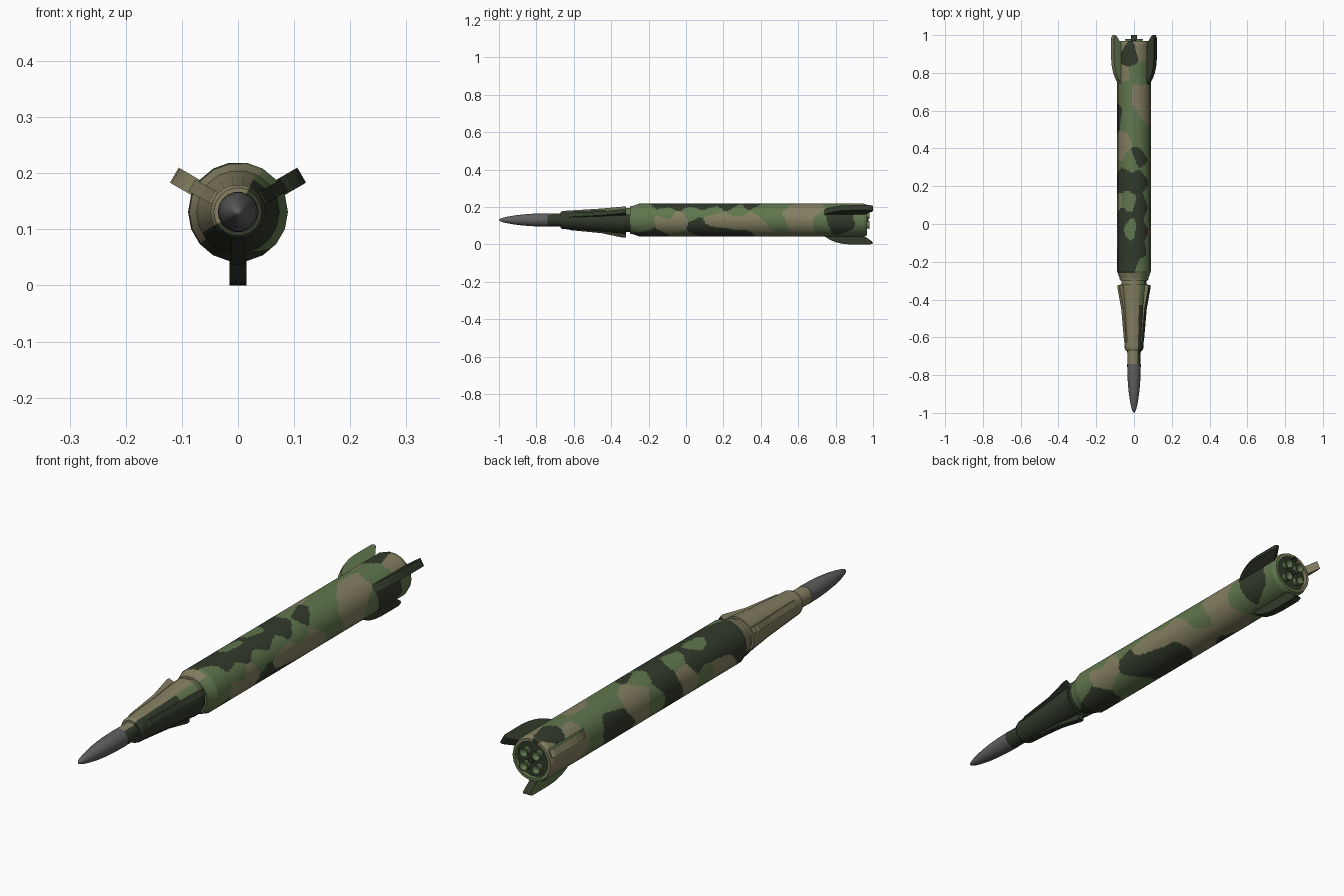
import bpy, bmesh, math
from mathutils import Vector, noise

if "Cube" in bpy.data.objects:
    bpy.data.objects.remove(bpy.data.objects["Cube"])

ZC = 0.131      # height of the long axis
SIDES = 18      # facets round the body


def material(name, rgb):
    m = bpy.data.materials.new(name)
    lin = [((c / 255 + 0.055) / 1.055) ** 2.4 for c in rgb]
    m.diffuse_color = (*lin, 1)
    m.use_nodes = True
    m.node_tree.nodes["Principled BSDF"].inputs["Base Color"].default_value = m.diffuse_color
    return m


MATS = [material("dark_green", (50, 58, 43)), material("mid_green", (97, 119, 78)),
        material("tan", (132, 127, 97)), material("nose_grey", (95, 95, 95))]
DARK, GREEN, TAN, GREY = range(4)


def add_object(name, mesh):
    for m in MATS:
        mesh.materials.append(m)
    ob = bpy.data.objects.new(name, mesh)
    bpy.context.collection.objects.link(ob)
    return ob


def revolve(name, profile, colour, sub=1, step=9, centre=(0, ZC), sides=SIDES):
    """Turn a (y, radius) profile round the y axis; colour is an index or rule(y, angle)."""
    rows = [profile[0]]
    for (y0, r0), (y1, r1) in zip(profile, profile[1:]):
        n = max(1, round(abs(y1 - y0) / step))
        rows += [(y0 + (y1 - y0) * k / n, r0 + (r1 - r0) * k / n) for k in range(1, n + 1)]
    ring = []
    for k in range(sides):
        a0, a1 = ((k + q - 0.5) * math.tau / sides for q in (0, 1))
        for s in range(sub):
            f = s / sub
            ring.append((math.sin(a0) * (1 - f) + math.sin(a1) * f,
                         math.cos(a0) * (1 - f) + math.cos(a1) * f))
    n = len(ring)
    verts = [(centre[0] + r * x, y, centre[1] + r * z) for y, r in rows for x, z in ring]
    faces, cols, normals = [], [], []
    for i in range(len(rows) - 1):
        (y0, r0), (y1, r1) = rows[i], rows[i + 1]
        for j in range(n):
            k = (j + 1) % n
            faces.append((i * n + j, i * n + k, (i + 1) * n + k, (i + 1) * n + j))
            mx, mz = ring[j][0] + ring[k][0], ring[j][1] + ring[k][1]
            ang = math.degrees(math.atan2(mx, mz))
            cols.append(colour((y0 + y1) / 2, ang) if callable(colour) else colour)
            for q in (j, k, k, j):
                d = Vector((ring[q][0], 0, ring[q][1])).normalized() * (y1 - y0)
                normals.append((d - Vector((0, r1 - r0, 0))).normalized())
    me = bpy.data.meshes.new(name)
    me.from_pydata(verts, [], faces)
    me.polygons.foreach_set("material_index", cols)
    me.polygons.foreach_set("use_smooth", [True] * len(faces))
    me.update()
    if sub > 1:
        me.normals_split_custom_set(normals)
    else:
        bm = bmesh.new()
        bm.from_mesh(me)
        bmesh.ops.remove_doubles(bm, verts=bm.verts, dist=1e-5)
        bm.to_mesh(me)
        bm.free()
        me.set_sharp_from_angle(angle=math.radians(32))
    return add_object(name, me)


def fin(name, outline, thick, angle, edge, side_a, side_b):
    """Extrude a (y, radius) outline and swing it round the axis; angle 0 is straight up.
    Colours: rim, then the anticlockwise and clockwise side (seen from the front)."""
    c, s = math.cos(math.radians(angle)), math.sin(math.radians(angle))
    bm = bmesh.new()
    sides = [[bm.verts.new((t * c + r * s, y, ZC + r * c - t * s)) for y, r in outline]
             for t in (-thick / 2, thick / 2)]
    bm.faces.new(sides[0]).material_index = side_a
    bm.faces.new(sides[1][::-1]).material_index = side_b
    n = len(outline)
    for i in range(n):
        j = (i + 1) % n
        bm.faces.new((sides[0][i], sides[1][i], sides[1][j], sides[0][j])).material_index = edge
    bmesh.ops.recalc_face_normals(bm, faces=bm.faces)
    me = bpy.data.meshes.new(name)
    bm.to_mesh(me)
    bm.free()
    return add_object(name, me)


# Camouflage patches: centres as (y, degrees from top towards +x)
PATCHES = {
    DARK: [(-0.13, 22), (-0.03, 26), (0.09, 24), (0.21, 24), (0.35, 20), (-0.2, -45),
           (-0.1, -45), (0.02, -50), (0.22, -45), (0.57, -75), (0.52, -120), (-0.17, 150),
           (0.06, 118), (0.17, 145), (0.28, 150), (0.79, 90), (0.85, 95), (0.9, -20), (0.2, -100)],
    TAN: [(-0.03, 92), (-0.12, 105), (0.17, 88), (0.28, 92), (0.38, 105), (0.58, 60), (0.63, 105),
          (0.68, 30), (0.43, -50), (0.36, -60), (0.1, -80), (0.79, -65), (0.62, 165),
          (0.45, 165), (0.93, 35), (-0.1, -105), (0.38, -140), (0.95, -65)],
    GREEN: [(-0.22, 60), (-0.22, 105), (-0.1, 68), (0.03, 68), (0.15, 60), (0.28, 60), (0.42, 58),
            (0.48, 20), (0.48, 95), (0.56, -25), (0.68, -45), (0.73, 105), (0.94, 90),
            (0.9, 165), (0, -110), (0.11, -22), (0.3, -95), (0.7, -130), (0, 165), (0.8, 25),
            (-0.03, -12), (0.33, -18)],
}


def camo(y, ang):
    if y < -0.262 and -130 < ang < 30:
        return TAN
    w = noise.noise(Vector((y * 5, math.sin(math.radians(ang)), math.cos(math.radians(ang)))))
    yy, aa = y + 0.03 * w, ang + 10 * w
    score = []
    # soft blending of the patches in each colour gives rounded blobs
    for c, ps in PATCHES.items():
        t = 0
        for py, pa in ps:
            d = (aa - pa + 180) % 360 - 180
            t += math.exp(-((yy - py) ** 2 + (d * 0.00155) ** 2) / 0.0022)
        score.append((t, c))
    return max(score)[1]


def cone_camo(y, ang):
    if -118 < ang < 26:
        return TAN
    return GREEN if y > -0.42 and 26 < ang < 62 else DARK


# Nose tip
revolve("nose_tip", [(-1, 0), (-0.995, 0.006), (-0.98, 0.012), (-0.95, 0.019), (-0.9, 0.027),
                     (-0.85, 0.032), (-0.8, 0.035), (-0.74, 0.036), (-0.74, 0.03)], GREY)
# Neck, warhead cone and waist groove
revolve("neck", [(-0.74, 0.02), (-0.74, 0.035), (-0.66, 0.036)], cone_camo, sub=2)
revolve("warhead_cone", [(-0.672, 0.03), (-0.672, 0.043), (-0.66, 0.049), (-0.45, 0.062),
                         (-0.32, 0.074), (-0.32, 0.064)], cone_camo, sub=4, step=0.02)
revolve("waist", [(-0.325, 0.066), (-0.295, 0.066)], cone_camo, sub=2)
# Main body with shoulder, tail rim and recess
revolve("body", [(-0.3, 0.06), (-0.3, 0.074), (-0.285, 0.077), (-0.25, 0.089), (0.95, 0.089),
                 (0.968, 0.083), (0.968, 0.072), (0.955, 0.07)], camo, sub=6, step=0.009)
# Tail plate with four nozzles and a centre boss
revolve("tail_plate", [(0.955, 0.071), (0.955, 0)], DARK)
for i in range(4):
    a = math.radians(45 + 90 * i)
    c = (0.038 * math.cos(a), ZC + 0.038 * math.sin(a))
    revolve(f"nozzle_{i + 1}", [(0.95, 0.015), (0.98, 0.021), (0.98, 0.017), (0.957, 0.011)],
            GREEN, centre=c, sides=12)
    revolve(f"nozzle_throat_{i + 1}", [(0.958, 0.013), (0.958, 0)], GREEN, centre=c, sides=12)
revolve("centre_boss", [(0.95, 0.01), (0.975, 0.01), (0.975, 0)], DARK, sides=12)

# Three tail fins and three forward fins
TAIL = [(0.72, 0.08), (0.745, 0.09), (0.77, 0.106), (0.8, 0.119), (0.84, 0.128), (0.88, 0.131),
        (0.985, 0.131), (1.0, 0.124), (0.995, 0.115), (0.95, 0.083)]
FORE = [(-0.64, 0.042), (-0.62, 0.054), (-0.45, 0.071), (-0.335, 0.095), (-0.322, 0.093),
        (-0.322, 0.06)]
for side, ang, tail_cols, fore_cols in (
        ("left", -60, (TAN, TAN, GREEN), (TAN, TAN, TAN)),
        ("right", 60, (DARK, DARK, DARK), (DARK, TAN, DARK)),
        ("bottom", 180, (DARK, DARK, GREEN), (DARK, DARK, DARK))):
    fin(f"tail_fin_{side}", TAIL, 0.031, ang, *tail_cols)
    fin(f"forward_fin_{side}", FORE, 0.024, ang, *fore_cols)
